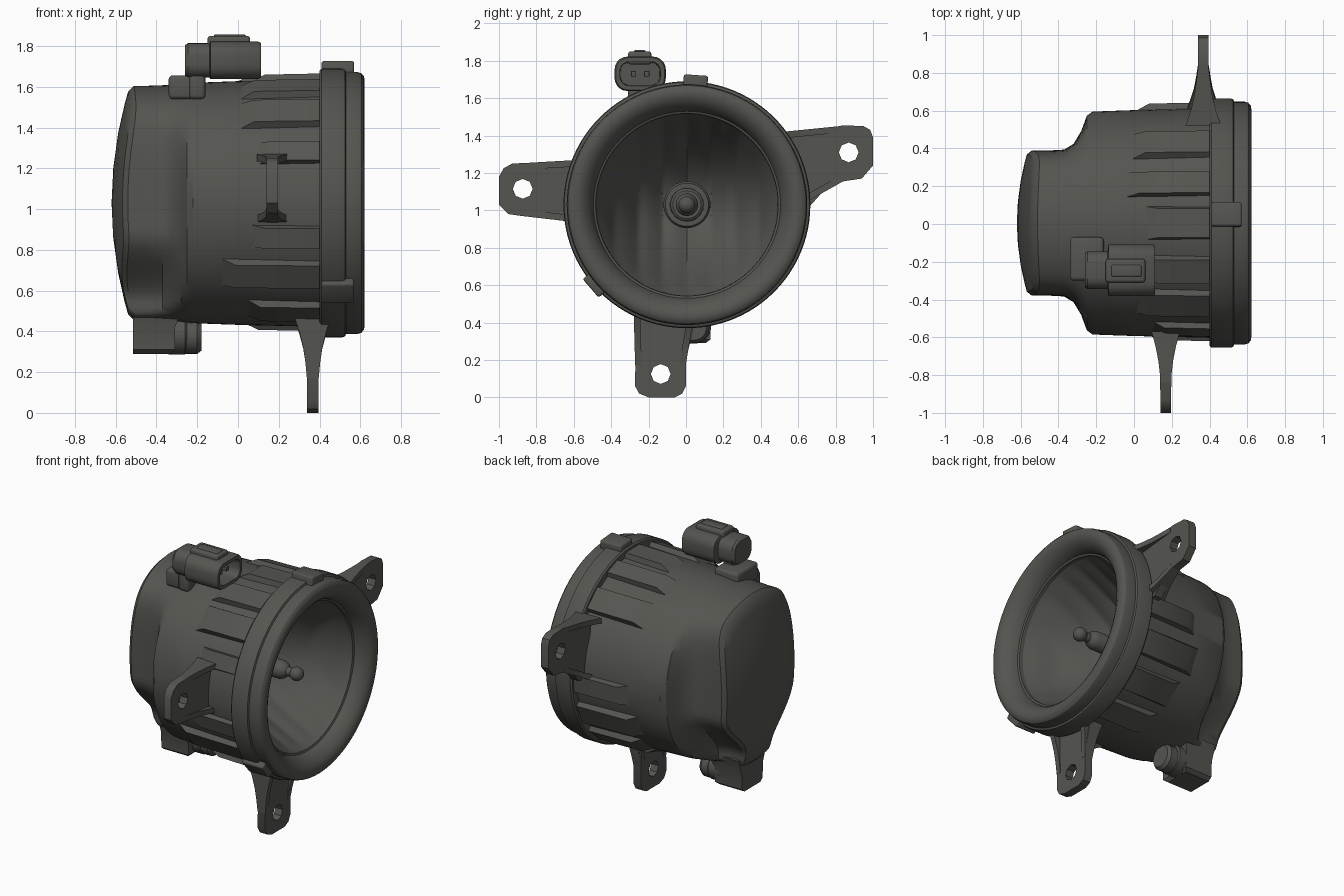
import bpy, bmesh, math
from mathutils import Matrix, Vector

if "Cube" in bpy.data.objects:
    bpy.data.objects.remove(bpy.data.objects["Cube"])

CY, CZ = 0.005, 1.03            # lamp axis runs along x through this point
mat = bpy.data.materials.new("dark grey plastic")
mat.diffuse_color = (0.09, 0.092, 0.08, 1)
mat.use_nodes = True
mat.node_tree.nodes["Principled BSDF"].inputs["Base Color"].default_value = mat.diffuse_color


def finish(name, bm):
    bmesh.ops.remove_doubles(bm, verts=bm.verts, dist=0.0005)
    bmesh.ops.recalc_face_normals(bm, faces=bm.faces)
    me = bpy.data.meshes.new(name)
    bm.to_mesh(me)
    bm.free()
    me.materials.append(mat)
    ob = bpy.data.objects.new(name, me)
    bpy.context.collection.objects.link(ob)
    return ob


def loft(name, rings, caps=(True, True), loop=False):
    bm = bmesh.new()
    rows = [[bm.verts.new(p) for p in ring] for ring in rings]
    n = len(rows[0])
    pairs = list(zip(rows, rows[1:])) + ([(rows[-1], rows[0])] if loop else [])
    for a, b in pairs:
        for i in range(n):
            j = (i + 1) % n
            bm.faces.new((a[i], a[j], b[j], b[i]))
    for cap, row in zip(caps, (rows[0], rows[-1])):
        if cap and not loop:
            bm.faces.new(row)
    return finish(name, bm)


def circle(x, r, n=96, cy=CY, cz=CZ):
    return [(x, cy + r * math.cos(2 * math.pi * i / n), cz + r * math.sin(2 * math.pi * i / n))
            for i in range(n)]


def lathe(name, prof, n=96, cy=CY, cz=CZ, **kw):
    return loft(name, [circle(x, r, n, cy, cz) for x, r in prof], **kw)


def rbox(name, x, y, z, bevel=0.02):
    bm = bmesh.new()
    c = Vector((sum(x) / 2, sum(y) / 2, sum(z) / 2))
    s = (x[1] - x[0], y[1] - y[0], z[1] - z[0])
    bmesh.ops.create_cube(bm, size=1, matrix=Matrix.Translation(c) @ Matrix.Diagonal((*s, 1)))
    bmesh.ops.bevel(bm, geom=bm.edges[:], offset=bevel, segments=3, profile=0.5, affect='EDGES')
    return finish(name, bm)


def around(ob, deg):
    """Turn a part from the +z side of the lamp to the given angle (0 = +y, 90 = +z)."""
    c = Vector((0, CY, CZ))
    ob.data.transform(Matrix.Translation(c) @ Matrix.Rotation(math.radians(deg - 90), 4, 'X')
                      @ Matrix.Translation(-c))


# Housing: round drum that narrows to a flat-sided, domed rear cap, open at the front
def shell_ring(x, r, w, taper=0.0, scale=1.0, dome=False, n=96):
    pts = []
    for i in range(n):
        a = 2 * math.pi * i / n
        y, z = r * math.cos(a), r * math.sin(a)
        t = min(1, max(0, -math.sin(a) - 0.25) / 0.6)
        t = t * t * (3 - 2 * t)
        lim = w * (1 - 0.62 * taper * t)
        y = y / (1 + abs(y / lim) ** 6) ** (1 / 6)
        y, z = y * scale, z * scale
        px = x + 0.27 * z * z + 0.4 * y * y if dome else x
        pts.append((px, CY + y, CZ + z))
    return pts


rings = [shell_ring(-0.62, 0.57, 0.385, 1, s, True) for s in (0.02, 0.3, 0.6, 0.85, 0.96)]
rings.append(shell_ring(-0.60, 0.575, 0.39, 1, 1.0, True))
rings += [shell_ring(x, r, w, t) for x, r, w, t in (
    (-0.45, 0.575, 0.39, 1), (-0.37, 0.578, 0.395, 0.9), (-0.32, 0.58, 0.43, 0.6),
    (-0.28, 0.583, 0.52, 0.25), (-0.25, 0.587, 0.75, 0), (-0.22, 0.59, 3, 0),
    (0.0, 0.598, 3, 0), (0.42, 0.608, 3, 0))]
loft("housing", rings, caps=(True, False))

# Broad longitudinal ribs on the drum
for k, (deg, half, x0) in enumerate((
        (47, .09, -.02), (70, .07, -.05), (90, .09, .05), (114, .08, .0), (134, .09, .0),
        (156, .06, .08), (196, .06, .05), (215, .08, -.09), (240, .08, .03),
        (288, .09, .02), (311, .09, .0), (334, .09, -.05), (356, .07, .0))):
    prof = ((x0, .585), (x0 + .08, .630), (.42, .636), (.42, .57))
    rib = loft("rib_%d" % k, [[(x, CY + s * half * (1 if r < .6 else .85), CZ + r) for x, r in prof]
                              for s in (-1, 1)])
    around(rib, deg)

# Flange and rounded bezel ring
lathe("bezel", [(.40, .50), (.40, .65), (.41, .66), (.51, .66), (.525, .655), (.53, .643),
                (.585, .643), (.605, .637), (.618, .622), (.622, .60), (.618, .575), (.605, .55),
                (.58, .525), (.55, .507), (.525, .50), (.52, .488), (.49, .485)], loop=True)

# Clips over the flange
for k, (deg, top) in enumerate(((86, .695), (221, .682))):
    around(rbox("clip_%d" % k, (.41, .57), (CY - .065, CY + .065), (CZ + .60, CZ + top), .012), deg)

# Fluted reflector bowl: vertical scallops
bowl = []
for i in range(25):
    r = 0.11 + (0.488 - 0.11) * i / 24
    fade = min(1, (24 - i) / 3)
    bowl.append([(-.08 + .58 * (r / .488) ** 2 + .022 * fade * abs(math.sin(math.pi * (y - CY) / .13)), y, z)
                 for _, y, z in circle(0, r, 128)])
loft("reflector", bowl, caps=(False, False))

# Bulb with stepped socket
lathe("bulb_socket", [(-.12, .125), (.03, .125), (.045, .115), (.045, .09), (.14, .088), (.15, .075)], 48)
tip = [(.44 + .045 * -math.cos(a), .045 * math.sin(a)) for a in
       [math.radians(d) for d in range(40, 180, 14)]]
lathe("bulb", [(.10, .06), (.33, .06), (.355, .05), (.375, .03)] + tip + [(.485, .002)], 32)


# Mounting brackets: holed plates in the yz plane with flared edge gussets
def plate(name, outline, hole, x, half):
    cu = bpy.data.curves.new(name, 'CURVE')
    cu.dimensions, cu.fill_mode, cu.extrude = '2D', 'BOTH', half
    ring = [(hole[0] + .053 * math.cos(i * math.pi / 4), hole[1] + .053 * math.sin(i * math.pi / 4))
            for i in range(8)]
    for pts in (outline, ring):
        sp = cu.splines.new('POLY')
        sp.points.add(len(pts) - 1)
        for p, q in zip(sp.points, pts):
            p.co = (*q, 0, 1)
        sp.use_cyclic_u = True
    tmp = bpy.data.objects.new(name + "_outline", cu)
    bpy.context.collection.objects.link(tmp)
    dg = bpy.context.evaluated_depsgraph_get()
    me = bpy.data.meshes.new_from_object(tmp.evaluated_get(dg))
    bpy.data.objects.remove(tmp)
    # local (a, b, depth) becomes world (y, z, x)
    me.transform(Matrix(((0, 0, 1, x), (1, 0, 0, 0), (0, 1, 0, 0), (0, 0, 0, 1))))
    bm = bmesh.new()
    bm.from_mesh(me)
    finish(name, bm)


def gusset(name, a, b, inward, x, flare):
    a, b, n = Vector(a), Vector(b), Vector(inward) * .035
    rows = []
    for t, w in ((0, flare), (.25, flare * .72), (.5, flare * .52), (.75, flare * .4), (1, .029)):
        p = a.lerp(b, t)
        q = p + n
        rows.append([(x - w, *p), (x + w, *p), (x + w, *q), (x - w, *q)])
    loft(name, rows)


brackets = (
    ("right_bracket", .367, .095, (.87, 1.31),
     [(.54, 1.42), (.68, 1.42), (.84, 1.455), (.95, 1.45), (.985, 1.43), (1, 1.39), (1, 1.24),
      (.94, 1.17), (.84, 1.155), (.74, 1.11), (.67, 1.03), (.57, 1.02)],
     (((.52, 1.42), (.82, 1.45), (0, -1)), ((.60, 1.02), (.84, 1.155), (-.5, .85)))),
    ("left_bracket", .168, .075, (-.873, 1.115),
     [(-.57, 1.27), (-.62, 1.265), (-.93, 1.25), (-.975, 1.225), (-1, 1.18), (-1, 1.03),
      (-.95, .98), (-.88, .97), (-.62, .94), (-.57, .93)],
     (((-.57, 1.27), (-.88, 1.252), (0, -1)), ((-.57, .935), (-.88, .97), (0, 1)))),
    ("lower_bracket", .367, .09, (-.135, .125),
     [(-.28, .48), (-.27, .30), (-.272, .06), (-.25, .02), (-.2, 0), (-.06, 0), (-.02, .02), (0, .06),
      (0, .2), (.035, .35), (.045, .46)],
     (((-.28, .47), (-.272, .17), (1, 0)), ((.045, .45), (0, .18), (-1, 0)))))
for name, x, flare, hole, outline, edges in brackets:
    plate(name, outline, hole, x, .028)
    for k, (a, b, n) in enumerate(edges):
        gusset("%s_gusset_%d" % (name, k), a, b, n, x, flare)


# Plug connector with open socket, latch and pins
def stadium(x, hw, hh, cy=-.245, cz=1.73):
    r = hh * .75
    pts = []
    for q in range(4):
        sy, sz = ((1, 1), (-1, 1), (-1, -1), (1, -1))[q]
        for i in range(6):
            a = math.pi / 2 * (q + i / 5)
            pts.append((x, cy + sy * (hw - r) + r * math.cos(a), cz + sz * (hh - r) + r * math.sin(a)))
    return pts


loft("connector", [stadium(*s) for s in (
    (-.26, .09, .075), (-.245, .1, .085), (-.14, .1, .085), (-.135, .137, .092), (.10, .137, .092),
    (.112, .13, .086), (.112, .108, .064), (-.06, .104, .06))])
rbox("connector_latch", (-.15, .06), (-.31, -.185), (1.78, 1.85), .015)
rbox("connector_latch_bridge", (-.12, .04), (-.28, -.215), (1.81, 1.857), .01)
for k, y in enumerate((-.28, -.21)):
    rbox("connector_pin_%d" % k, (-.08, .07), (y - .014, y + .014), (1.715, 1.745), .004)
rbox("connector_mount", (-.34, -.16), (-.30, -.07), (1.54, 1.657), .02)
rbox("connector_neck", (-.24, -.16), (-.31, -.16), (1.54, 1.68), .02)

# Rear lower lug, flaring up into the cap, with vent stubs
lug = [[(-.515, .02 - w, z), (-.515, .02 + w, z), (x, .02 + w, z), (x, .02 - w, z)] for z, w, x in (
    (.29, .085, -.33), (.31, .11, -.31), (.42, .115, -.31), (.52, .15, -.27))]
loft("rear_lug", lug)
lathe("vent_stub", [(-.50, .085), (-.2, .085), (-.18, .07)], 32, .04, .375)
lathe("vent_collar", [(-.34, .095), (-.26, .095), (-.25, .085)], 32, .04, .382)

# Smooth shading with crisp edges
bpy.ops.object.select_all(action='SELECT')
bpy.context.view_layer.objects.active = bpy.data.objects["housing"]
bpy.ops.object.shade_smooth_by_angle(angle=math.radians(32))
